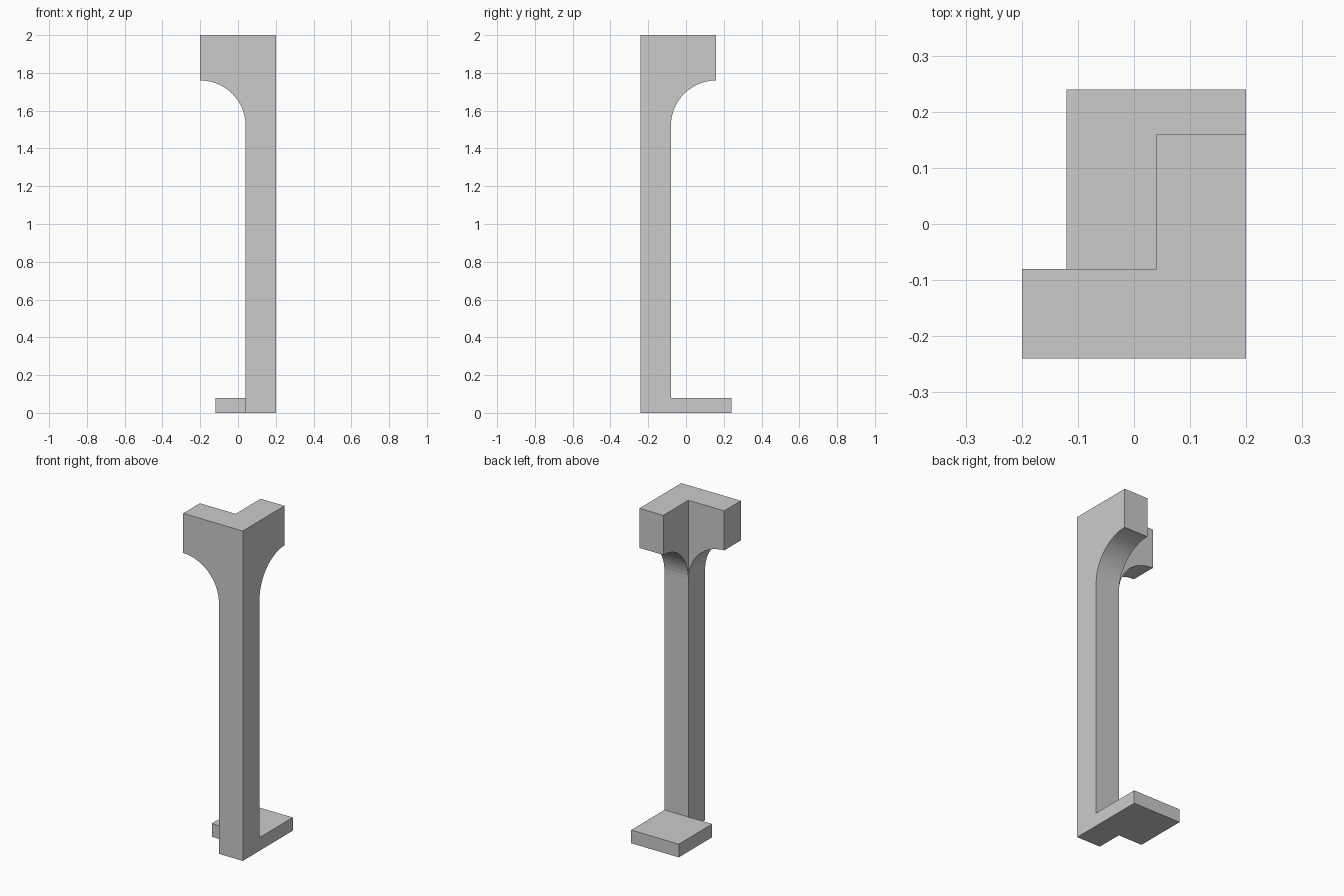
import bpy, bmesh
from math import sin, cos, pi

if "Cube" in bpy.data.objects:
    bpy.data.objects.remove(bpy.data.objects["Cube"])

CX, CY = 0.12, -0.16      # post axis
H = 0.08                  # half post width
REACH, TOP, SPRING = 0.24, 2.0, 1.52
SEG = 16


def finish(bm, name):
    bmesh.ops.remove_doubles(bm, verts=bm.verts, dist=1e-4)
    bmesh.ops.recalc_face_normals(bm, faces=bm.faces)
    bmesh.ops.dissolve_limit(bm, angle_limit=0.01, verts=bm.verts, edges=bm.edges)
    me = bpy.data.meshes.new(name)
    bm.to_mesh(me)
    bm.free()
    ob = bpy.data.objects.new(name, me)
    bpy.context.collection.objects.link(ob)
    return ob


def add_face(bm, pts):
    bm.faces.new([bm.verts.new(p) for p in pts])


bm = bmesh.new()

# Post: lower walls all round, upper walls only where no arm joins
corners = [(CX + sx * H, CY + sy * H) for sx, sy in ((-1, -1), (1, -1), (1, 1), (-1, 1))]
for i in range(4):
    a, b = corners[i], corners[(i + 1) % 4]
    spans = [(0, SPRING)] + ([(SPRING, TOP)] if i < 2 else [])
    for z0, z1 in spans:
        add_face(bm, [(*a, z0), (*b, z0), (*b, z1), (*a, z1)])
for z in (0, TOP):
    add_face(bm, [(*c, z) for c in corners])

# Curved bracket arms: the second is the first mirrored across the diagonal
profile = [(H, TOP), (H + REACH, TOP)]
profile += [(H + REACH - REACH * sin(t), SPRING + REACH * cos(t))
            for t in (i * pi / 2 / SEG for i in range(SEG + 1))]
for place in (lambda a, b, z: (CX - a, CY + b, z),
              lambda a, b, z: (CX + b, CY + a, z)):
    for b in (-H, H):
        add_face(bm, [place(a, b, z) for a, z in profile])
    for (a0, z0), (a1, z1) in zip(profile, profile[1:]):
        add_face(bm, [place(a0, -H, z0), place(a1, -H, z1),
                      place(a1, H, z1), place(a0, H, z0)])
finish(bm, "corner_post")

# Foot plate behind the post
bm = bmesh.new()
bmesh.ops.create_cube(bm, size=1)
for v in bm.verts:
    v.co = (0.04 + v.co.x * 0.32, 0.08 + v.co.y * 0.32, 0.04 + v.co.z * 0.08)
finish(bm, "foot_plate")
